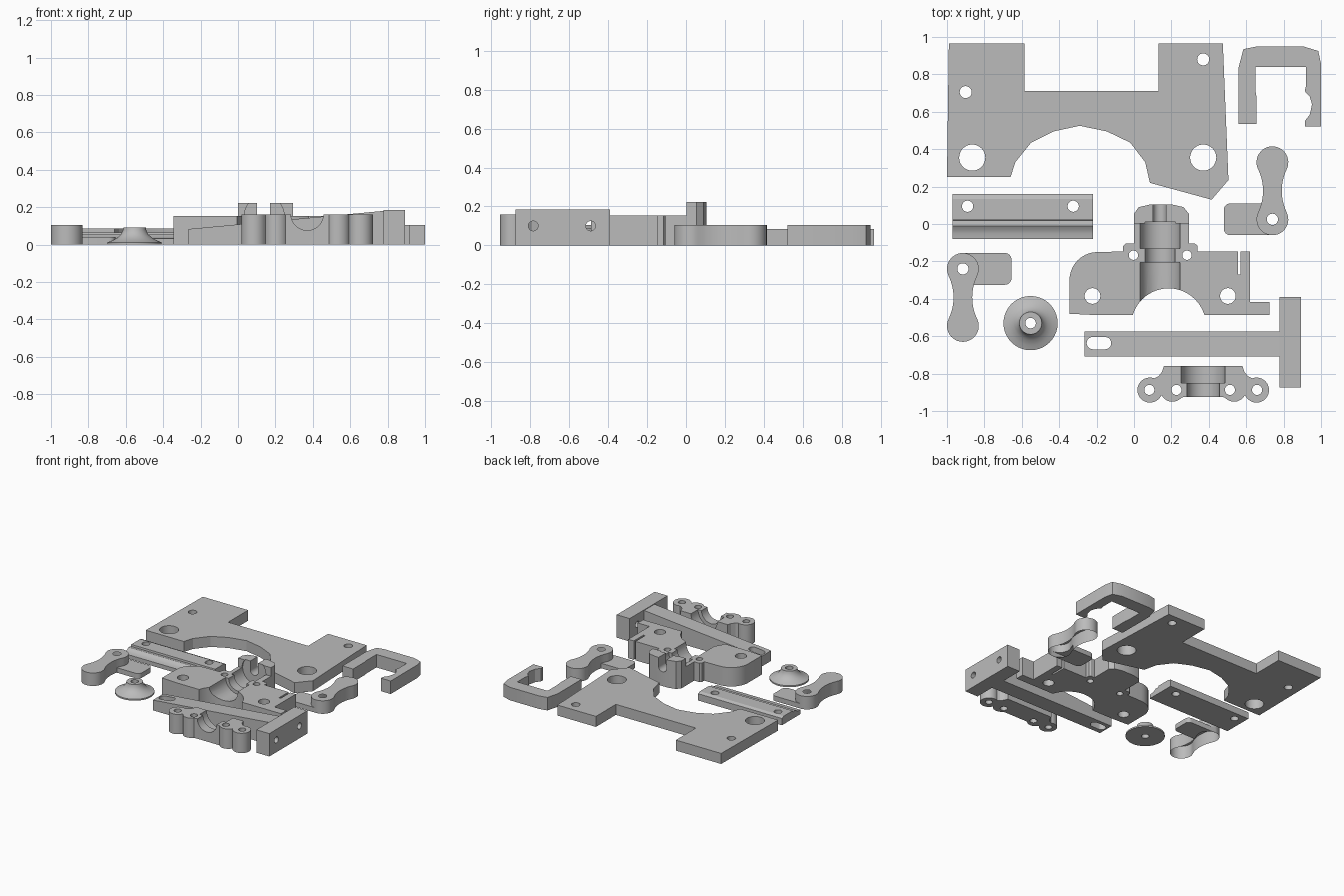
import bpy, bmesh
from math import sin, cos, radians, pi
from mathutils import Matrix, Vector

old = bpy.data.objects.get("Cube")
if old:
    bpy.data.objects.remove(old, do_unlink=True)

grey = bpy.data.materials.new("plain grey")
grey.use_nodes = True
COLOUR = (0.5, 0.5, 0.5, 1)
grey.diffuse_color = COLOUR
grey.node_tree.nodes["Principled BSDF"].inputs["Base Color"].default_value = COLOUR


def arc(cx, cy, r, a0, a1, n=14):
    """Points along an arc, angles in degrees."""
    angles = [radians(a0 + (a1 - a0) * i / n) for i in range(n + 1)]
    return [(cx + r * cos(a), cy + r * sin(a)) for a in angles]


def make(name, bm):
    bmesh.ops.recalc_face_normals(bm, faces=bm.faces)
    mesh = bpy.data.meshes.new(name)
    bm.to_mesh(mesh)
    bm.free()
    mesh.materials.append(grey)
    ob = bpy.data.objects.new(name, mesh)
    bpy.context.collection.objects.link(ob)
    return ob


def prism(name, pts, lo, hi, axis="z"):
    """Extrude an outline along an axis."""
    place = {"z": lambda a, b, h: (a, b, h),
             "y": lambda a, b, h: (a, h, b),
             "x": lambda a, b, h: (h, a, b)}[axis]
    bm = bmesh.new()
    face = bm.faces.new([bm.verts.new(place(a, b, lo)) for a, b in pts])
    new = bmesh.ops.extrude_face_region(bm, geom=[face])["geom"]
    move = Vector(place(0, 0, hi - lo))
    bmesh.ops.translate(bm, vec=move, verts=[v for v in new if isinstance(v, bmesh.types.BMVert)])
    return make(name, bm)


def box(name, x0, x1, y0, y1, z0, z1):
    return prism(name, [(x0, y0), (x1, y0), (x1, y1), (x0, y1)], z0, z1)


def rod(a, b, r, lo, hi, axis="z", n=32):
    return prism("cutter", arc(a, b, r, 0, 360, n)[:-1], lo, hi, axis)


def combine(ob, tools, operation="DIFFERENCE"):
    """Apply booleans one by one and remove the tools."""
    for tool in tools:
        mod = ob.modifiers.new("boolean", "BOOLEAN")
        mod.operation, mod.object, mod.solver = operation, tool, "EXACT"
        tool.hide_render = True
    bpy.context.view_layer.update()
    graph = bpy.context.evaluated_depsgraph_get()
    mesh = bpy.data.meshes.new_from_object(ob.evaluated_get(graph))
    ob.modifiers.clear()
    ob.data = mesh
    for tool in tools:
        bpy.data.objects.remove(tool, do_unlink=True)


def drill(ob, holes):
    combine(ob, [rod(x, y, r, -0.1, 0.4) for x, y, r in holes])


parts = []

# Base plate with an arched cut-out and two tabs
plate = prism("base_plate", [
    (-.99, .965), (-.585, .965), (-.585, .71), (.13, .71), (.13, .965), (.475, .965),
    (.505, .235), (.415, .13), (.085, .22), (.06, .33), (-.02, .435), (-.145, .495),
    (-.29, .525), (-.43, .495), (-.55, .435), (-.635, .33), (-.66, .25), (-1, .25)], 0, .085)
drill(plate, [(-.865, .355, .07), (.37, .355, .07), (-.9, .705, .032), (.37, .88, .032)])
parts.append(plate)

# Open hook
parts.append(prism("hook", [
    (.56, .535), (.56, .84), (.585, .935), (.65, .948), (.91, .948), (.985, .925), (1, .855),
    (1, .522), (.913, .522), (.913, .55), (.94, .585), (.952, .64), (.94, .68), (.913, .71),
    (.92, .74), (.92, .84), (.65, .84), (.65, .71), (.655, .68), (.655, .535)], 0, .105))

# Grooved rail
rail = prism("rail", [
    (.16, 0), (.16, .055), (.135, .065), (.022, .065), (.02, .05), (0, .055), (-.012, .055),
    (-.03, .043), (-.05, .036), (-.08, .033), (-.08, 0)], -.97, -.22, "x")
drill(rail, [(-.89, .095, .03), (-.325, .095, .03)])
parts.append(rail)

# Two waisted arms, one turned half round
for side, x, y, turn in (("right", -.915, -.24, 0), ("left", .74, .025, pi)):
    mid, away, tilt = -.1525, .315, 25.8
    arm = prism(side + "_arm",
                arc(0, 0, .085, -tilt, 180 + tilt, 24)
                + arc(-away, mid, .265, tilt, -tilt, 10)[1:-1]
                + arc(0, 2 * mid, .085, 180 - tilt, 360 + tilt, 24)
                + arc(away, mid, .265, 180 + tilt, 180 - tilt, 10)[1:-1], 0, .105)
    tab = prism("tab", [(0, -.085)] + arc(.225, -.05, .035, -90, 0, 6)
                + arc(.225, .05, .035, 0, 90, 6) + [(0, .085)], 0, .04)
    combine(arm, [tab], "UNION")
    drill(arm, [(0, 0, .03)])
    arm.data.transform(Matrix.Translation((x, y, 0)) @ Matrix.Rotation(turn, 4, "Z"))
    parts.append(arm)

# Flared spool, turned about its hole
bm = bmesh.new()
profile = [(.028, 0), (.145, 0), (.145, .012), (.118, .022), (.092, .037), (.073, .055),
           (.063, .075), (.06, .09), (.028, .09)]
ring = [bm.verts.new((r, 0, z)) for r, z in profile]
edges = [bm.edges.new((ring[i], ring[(i + 1) % len(ring)])) for i in range(len(ring))]
bmesh.ops.spin(bm, geom=ring + edges, cent=(0, 0, 0), axis=(0, 0, 1), angle=2 * pi, steps=40)
bmesh.ops.remove_doubles(bm, verts=bm.verts, dist=1e-4)
spool = make("spool", bm)
spool.data.transform(Matrix.Translation((-.553, -.53, 0)))
parts.append(spool)

# Wedge bar with a cross flange
bracket = prism("tee_bracket", [(-.265, 0), (.8, 0), (.8, .182), (-.265, .083)], -.708, -.575, "y")
combine(bracket, [box("flange", .777, .893, -.875, -.39, 0, .185)], "UNION")
slot = arc(-.155, -.637, .033, -90, 90) + arc(-.22, -.637, .033, 90, 270)
combine(bracket, [prism("cutter", slot, -.1, .4)]
        + [rod(y, .1, .025, .7, 1, "x") for y in (-.785, -.49)])
parts.append(bracket)

# Clamp with four lugs and a stepped half bore
MID = .37
half = ([(.58, -.76), (.59, -.79), (.61, -.815)] + arc(.655, -.888, .067, 110, -152, 24)
        + arc(.535, -.885, .065, -28, -140, 12) + [(.46, -.925)])
clamp = prism("clamp", half + [(2 * MID - x, y) for x, y in reversed(half)], 0, .16)
drill(clamp, [(MID + s * d, -.887, .027) for s in (-1, 1) for d in (.143, .288)])
combine(clamp, [rod(MID, .163, .087, -1, -.7, "y"), rod(MID, .163, .118, -.85, -.7, "y")])
parts.append(clamp)

# Main body: outline, raised end collar, stepped bore, arch and slots
body = prism("main_body",
             [(-.345, -.48), (-.2, -.487), (.725, -.487), (.725, -.418), (.62, -.418),
              (.62, -.147), (.57, -.147), (.57, -.27), (.555, -.27), (.555, -.147), (.34, -.147),
              (.34, -.115), (.325, -.105), (.293, -.105), (.293, 0), (0, 0), (0, -.105),
              (-.045, -.105), (-.06, -.12), (-.06, -.147)]
             + arc(-.195, -.3, .15, 90, 180, 10), 0, .153)
collar = prism("collar", [(0, -.02), (.293, -.02), (.293, .055), (.265, .09), (.2, .105),
                          (.09, .105), (.025, .09), (0, .055)], 0, .153)
posts = prism("posts", [(0, .003), (.293, .003), (.293, .055), (.265, .09), (.2, .105),
                        (.09, .105), (.025, .09), (0, .055)], .1, .222)
combine(body, [collar, posts], "UNION")
AXIS = .14
combine(body, [rod(AXIS, .153, .107, -.6, -.205, "y"), rod(AXIS, .153, .08, -.25, -.1, "y"),
               rod(AXIS, .153, .107, -.132, .012, "y"), rod(AXIS - .003, .15, .035, -.05, .2, "y"),
               box("cutter", .102, .172, -.05, .2, .15, .4),
               rod(.185, -.544, .2, -.1, .4, "z", 40)])
drill(body, [(-.003, -.167, .025), (.283, -.167, .025), (-.222, -.385, .042), (.502, -.385, .042)])
parts.append(body)

# Smooth the curved walls and keep hard edges
for ob in parts:
    bpy.ops.object.select_all(action="DESELECT")
    ob.select_set(True)
    bpy.context.view_layer.objects.active = ob
    bpy.ops.object.shade_smooth_by_angle(angle=radians(20))
